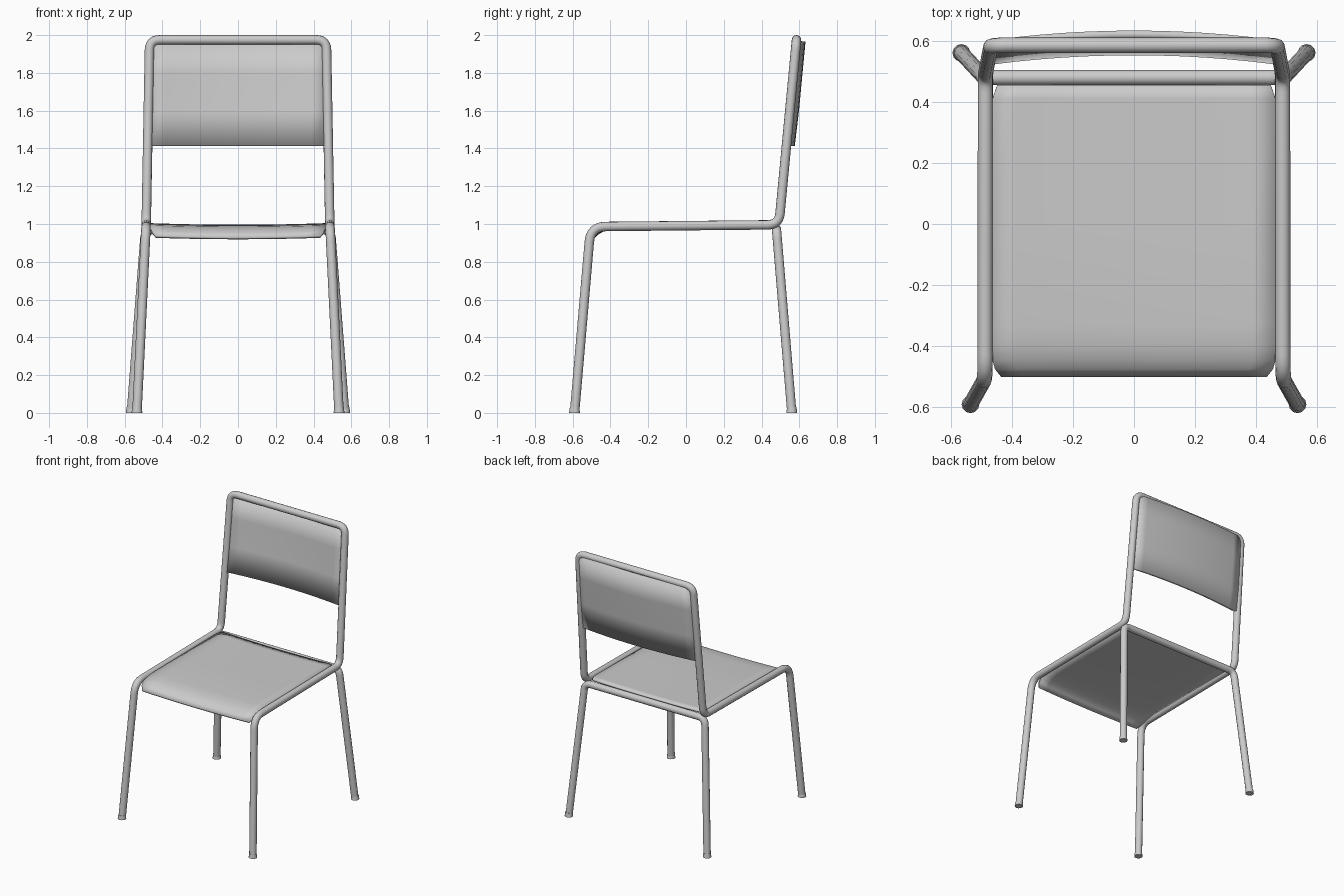
import bpy, bmesh
from mathutils import Vector

if "Cube" in bpy.data.objects:
    bpy.data.objects.remove(bpy.data.objects["Cube"])


def fillet(points, radii, steps=6):
    """Round every inner corner of a polyline."""
    pts = [Vector(p) for p in points]
    out = [pts[0]]
    for a, b, c, r in zip(pts, pts[1:], pts[2:], radii):
        p = b + (a - b).normalized() * r
        q = b + (c - b).normalized() * r
        for i in range(steps + 1):
            t = i / steps
            out.append(p * (1 - t) ** 2 + b * 2 * t * (1 - t) + q * t * t)
    return out + [pts[-1]]


def smooth(obj, angle=0.7):
    bpy.ops.object.select_all(action='DESELECT')
    obj.select_set(True)
    bpy.context.view_layer.objects.active = obj
    if obj.type == 'CURVE':
        bpy.ops.object.convert(target='MESH')
    bpy.ops.object.shade_smooth_by_angle(angle=angle)


def tube(name, points, radii, depth=0.025):
    path = fillet(points, radii)
    cu = bpy.data.curves.new(name, 'CURVE')
    cu.dimensions = '3D'
    cu.bevel_depth = depth
    cu.bevel_resolution = 4
    cu.use_fill_caps = True
    sp = cu.splines.new('POLY')
    sp.points.add(len(path) - 1)
    for sp_pt, p in zip(sp.points, path):
        sp_pt.co = (*p, 1)
    obj = bpy.data.objects.new(name, cu)
    bpy.context.collection.objects.link(obj)
    smooth(obj)


def mirrored(half):
    return half + [(-x, y, z) for x, y, z in reversed(half)]


def panel(name, rows, bend, thickness, offset, cols=12):
    """Sheet from rows of (half width, y, z); bend shifts its middle."""
    bm = bmesh.new()
    grid = []
    for w, y, z in rows:
        row = []
        for i in range(cols + 1):
            u = 2 * i / cols - 1
            row.append(bm.verts.new(Vector((u * w, y, z)) + Vector(bend) * (1 - u * u)))
        grid.append(row)
    for r0, r1 in zip(grid, grid[1:]):
        for i in range(cols):
            bm.faces.new((r0[i], r0[i + 1], r1[i + 1], r1[i]))
    me = bpy.data.meshes.new(name)
    bm.to_mesh(me)
    bm.free()
    obj = bpy.data.objects.new(name, me)
    bpy.context.collection.objects.link(obj)
    mod = obj.modifiers.new("thickness", 'SOLIDIFY')
    mod.thickness = thickness
    mod.offset = offset
    smooth(obj)


# Main frame: front legs, seat rails and back hoop in one bent tube
front_foot, back_foot = (0.535, -0.59, 0.002), (0.565, 0.56, 0.002)
tube("main_frame",
     mirrored([front_foot, (0.487, -0.505, 0.986), (0.486, 0.492, 0.996), (0.468, 0.585, 1.975)]),
     [0.08, 0.06, 0.055, 0.055, 0.06, 0.08])

# Rear frame: back legs joined by a bar under the seat rails
tube("rear_frame", mirrored([back_foot, (0.49, 0.479, 0.972)]), [0.05, 0.05])

# Slightly flared foot caps
for label, (fx, fy, fz) in (("front", front_foot), ("back", back_foot)):
    for side, s in (("right", 1), ("left", -1)):
        bpy.ops.mesh.primitive_cone_add(vertices=12, radius1=0.029, radius2=0.025,
                                        depth=0.03, location=(s * fx, fy, 0.015))
        cap = bpy.context.object
        cap.name = f"{label}_{side}_foot"
        smooth(cap)

# Seat with rolled front edge and clipped corners
panel("seat",
      [(0.435, -0.50, 0.937), (0.455, -0.475, 0.962), (0.463, -0.445, 0.98),
       (0.463, -0.40, 0.993), (0.463, -0.33, 1.0), (0.463, 0.0, 1.002),
       (0.463, 0.41, 1.004), (0.447, 0.455, 1.004)],
      (0, 0, -0.008), 0.014, -1)

# Curved backrest panel
panel("backrest",
      [(0.463, 0.522, 1.415), (0.463, 0.544, 1.6), (0.463, 0.563, 1.8), (0.455, 0.579, 1.968)],
      (0, 0.03, 0), 0.024, -1)
